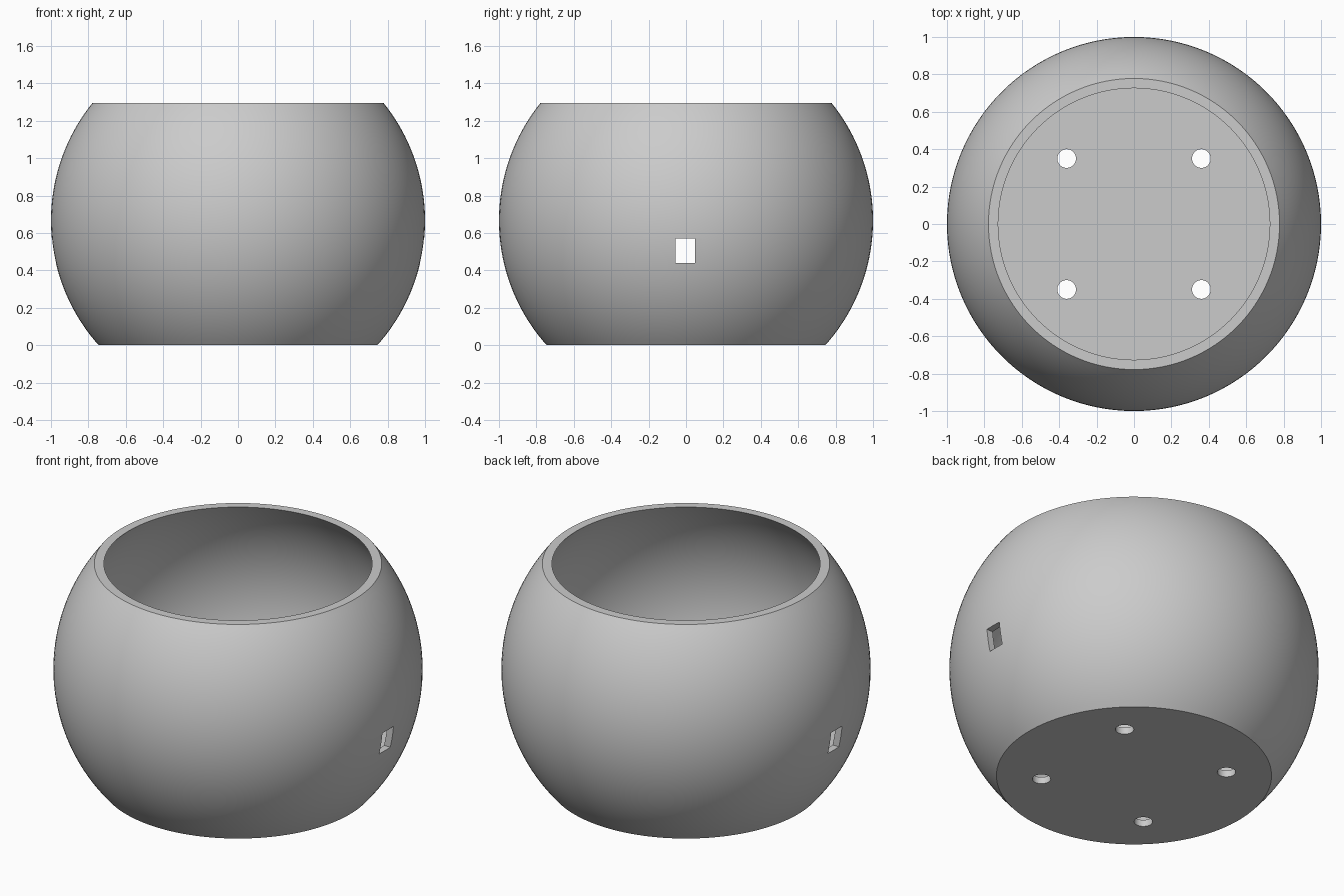
import bpy, bmesh, math
from mathutils import Matrix

cube = bpy.data.objects.get("Cube")
if cube:
    bpy.data.objects.remove(cube, do_unlink=True)

CENTRE, TOP, FLOOR = 0.667, 1.295, 0.04
OUTER, INNER = 1.0, 0.96
SEGMENTS, RINGS = 128, 40

grey = bpy.data.materials.new("plain grey")
grey.use_nodes = True
colour = (0.6, 0.6, 0.6, 1)
grey.diffuse_color = colour
grey.node_tree.nodes["Principled BSDF"].inputs["Base Color"].default_value = colour


def finish(bm, name):
    bmesh.ops.recalc_face_normals(bm, faces=bm.faces)
    mesh = bpy.data.meshes.new(name)
    bm.to_mesh(mesh)
    bm.free()
    mesh.materials.append(grey)
    obj = bpy.data.objects.new(name, mesh)
    bpy.context.collection.objects.link(obj)
    return obj


def arc(radius, z0, z1):
    """Profile points on a sphere between two heights."""
    a0 = math.asin((z0 - CENTRE) / radius)
    a1 = math.asin((z1 - CENTRE) / radius)
    angles = [a0 + (a1 - a0) * i / RINGS for i in range(RINGS + 1)]
    return [(radius * math.cos(a), CENTRE + radius * math.sin(a)) for a in angles]


# Bowl: truncated ball with a wall of even thickness, closed by flat floor discs
profile = arc(OUTER, 0, TOP) + arc(INNER, TOP, FLOOR)
bm = bmesh.new()
rings = []
for r, z in profile:
    turns = [math.tau * i / SEGMENTS for i in range(SEGMENTS)]
    rings.append([bm.verts.new((r * math.cos(t), r * math.sin(t), z)) for t in turns])
for low, high in zip(rings, rings[1:]):
    for i in range(SEGMENTS):
        j = (i + 1) % SEGMENTS
        bm.faces.new((low[i], low[j], high[j], high[i]))
bm.faces.new(rings[0])
bm.faces.new(rings[-1])
bowl = finish(bm, "bowl")

# Cutter: four round drain holes and a square slot through both side walls
bm = bmesh.new()
for x in (-0.36, 0.36):
    for y in (-0.35, 0.35):
        bmesh.ops.create_cone(bm, cap_ends=True, segments=48, radius1=0.05, radius2=0.05,
                              depth=0.2, matrix=Matrix.Translation((x, y, 0.02)))
slot = Matrix.Translation((0, -0.003, 0.505)) @ Matrix.Diagonal((2.4, 0.104, 0.13, 1))
bmesh.ops.create_cube(bm, size=1, matrix=slot)
cutter = finish(bm, "hole_cutter")
cutter.hide_render = True

cut = bowl.modifiers.new("holes", "BOOLEAN")
cut.operation = "DIFFERENCE"
cut.solver = "EXACT"
cut.object = cutter

# Apply the cut and shade the curved wall smoothly
bpy.ops.object.select_all(action="DESELECT")
bowl.select_set(True)
bpy.context.view_layer.objects.active = bowl
bpy.ops.object.modifier_apply(modifier=cut.name)
bpy.data.objects.remove(cutter, do_unlink=True)
bpy.ops.object.shade_smooth_by_angle(angle=math.radians(30))
